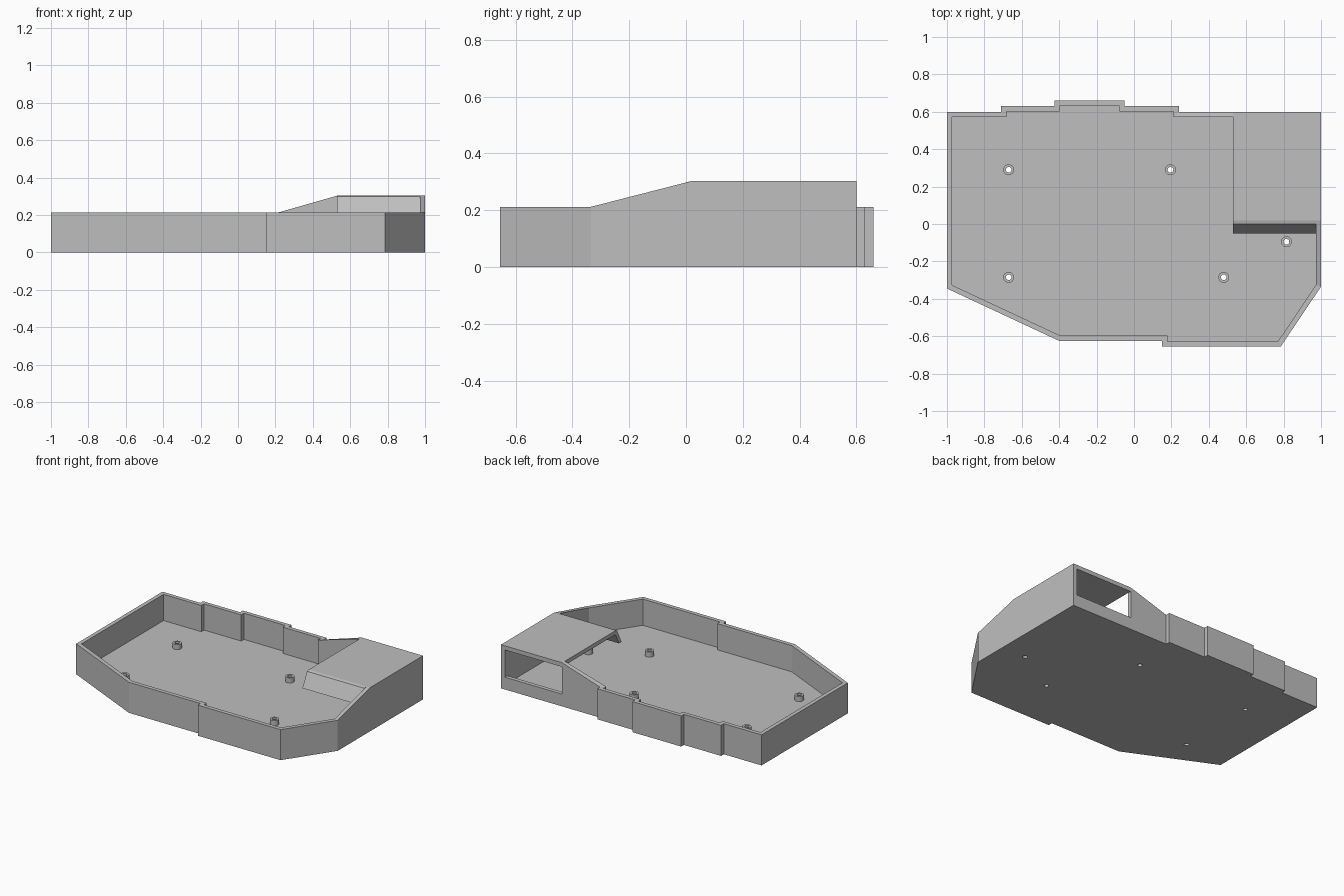
import bpy, bmesh
from mathutils import Vector, Matrix

cube = bpy.data.objects.get("Cube")
if cube:
    bpy.data.objects.remove(cube)

WALL, FLOOR, RIM, PEAK = 0.028, 0.03, 0.212, 0.303
BORE = 0.015

grey = bpy.data.materials.new("plain grey")
grey.use_nodes = True
colour = (0.52, 0.52, 0.52, 1)
grey.diffuse_color = colour
grey.node_tree.nodes["Principled BSDF"].inputs["Base Color"].default_value = colour


def make_object(name, bm):
    bmesh.ops.recalc_face_normals(bm, faces=bm.faces)
    mesh = bpy.data.meshes.new(name)
    bm.to_mesh(mesh)
    bm.free()
    mesh.materials.append(grey)
    ob = bpy.data.objects.new(name, mesh)
    bpy.context.collection.objects.link(ob)
    return ob


def inset(points, d):
    """Mitred inward offset of a clockwise outline."""
    result = []
    for i, p in enumerate(points):
        a = (p - points[i - 1]).normalized()
        b = (points[(i + 1) % len(points)] - p).normalized()
        na, nb = Vector((a.y, -a.x)), Vector((b.y, -b.x))
        result.append(p + (na + nb) * d / (1 + na.dot(nb)))
    return result


def bridge(bm, lower, upper):
    n = len(lower)
    for i in range(n):
        j = (i + 1) % n
        bm.faces.new((lower[i], lower[j], upper[j], upper[i]))


# Tray outline, clockwise from the back, with the wall height at each corner
outline = [(-1, .6, RIM), (-.71, .6, RIM), (-.71, .63, RIM), (-.425, .63, RIM),
           (-.425, .66, RIM), (-.05, .66, RIM), (-.05, .63, RIM), (.24, .63, RIM),
           (.24, .6, RIM), (.53, .6, PEAK), (1, .6, PEAK), (1, .02, PEAK),
           (1, -.335, RIM), (.785, -.655, RIM), (.15, -.655, RIM),
           (.15, -.625, RIM), (-.4, -.625, RIM), (-1, -.345, RIM)]
outer = [Vector(p[:2]) for p in outline]
inner = inset(outer, WALL)
heights = [p[2] for p in outline]

# Tray: floor and walls in one closed shell
bm = bmesh.new()
bottom = [bm.verts.new((p.x, p.y, 0)) for p in outer]
rim_out = [bm.verts.new((p.x, p.y, h)) for p, h in zip(outer, heights)]
rim_in = [bm.verts.new((p.x, p.y, h)) for p, h in zip(inner, heights)]
floor = [bm.verts.new((p.x, p.y, FLOOR)) for p in inner]
bridge(bm, bottom, rim_out)
bridge(bm, rim_out, rim_in)
bridge(bm, rim_in, floor)
bm.faces.new(bottom)
bm.faces.new(floor)
tray = make_object("tray", bm)

# Cutter: rear port and screw holes
posts = [(-.67, .29), (.195, .29), (-.67, -.285), (.48, -.285), (.815, -.095)]
bm = bmesh.new()
x0, x1, z0, z1 = .53, .97, .085, .274
bmesh.ops.create_cube(bm, size=1, matrix=Matrix.Translation(((x0 + x1) / 2, .59, (z0 + z1) / 2))
                      @ Matrix.Diagonal((x1 - x0, .06, z1 - z0, 1)))
for x, y in posts:
    bmesh.ops.create_cone(bm, cap_ends=True, segments=24, radius1=BORE, radius2=BORE,
                          depth=.1, matrix=Matrix.Translation((x, y, .02)))
cutter = make_object("cutter", bm)
cutter.hide_render = True
mod = tray.modifiers.new("openings", 'BOOLEAN')
mod.operation, mod.solver, mod.object = 'DIFFERENCE', 'EXACT', cutter
cut_mesh = bpy.data.meshes.new_from_object(
    tray.evaluated_get(bpy.context.evaluated_depsgraph_get()))
tray.modifiers.clear()
tray.data = cut_mesh
bpy.data.objects.remove(cutter)

# Hood over the raised corner, with a sloping front lip
profile = [(.572, PEAK), (.02, PEAK), (0, .298), (-.05, .2),
           (-.022, .2), (.016, .275), (.572, .275)]
bm = bmesh.new()
ends = [[bm.verts.new((x, y, z)) for y, z in profile] for x in (.53, .972)]
bridge(bm, *ends)
for end in ends:
    bm.faces.new(end)
make_object("hood", bm)

# Hollow mounting posts
for k, (x, y) in enumerate(posts):
    bm = bmesh.new()
    rings = []
    for r, z in ((BORE, FLOOR), (.029, FLOOR), (.029, .065), (BORE, .065)):
        ring = bmesh.ops.create_circle(bm, segments=24, radius=r,
                                       matrix=Matrix.Translation((x, y, z)))
        rings.append(ring["verts"])
    for i in range(4):
        bridge(bm, rings[i], rings[(i + 1) % 4])
    post = make_object(f"mounting_post_{k + 1}", bm)
    bpy.ops.object.select_all(action='DESELECT')
    post.select_set(True)
    bpy.context.view_layer.objects.active = post
    bpy.ops.object.shade_smooth_by_angle()
